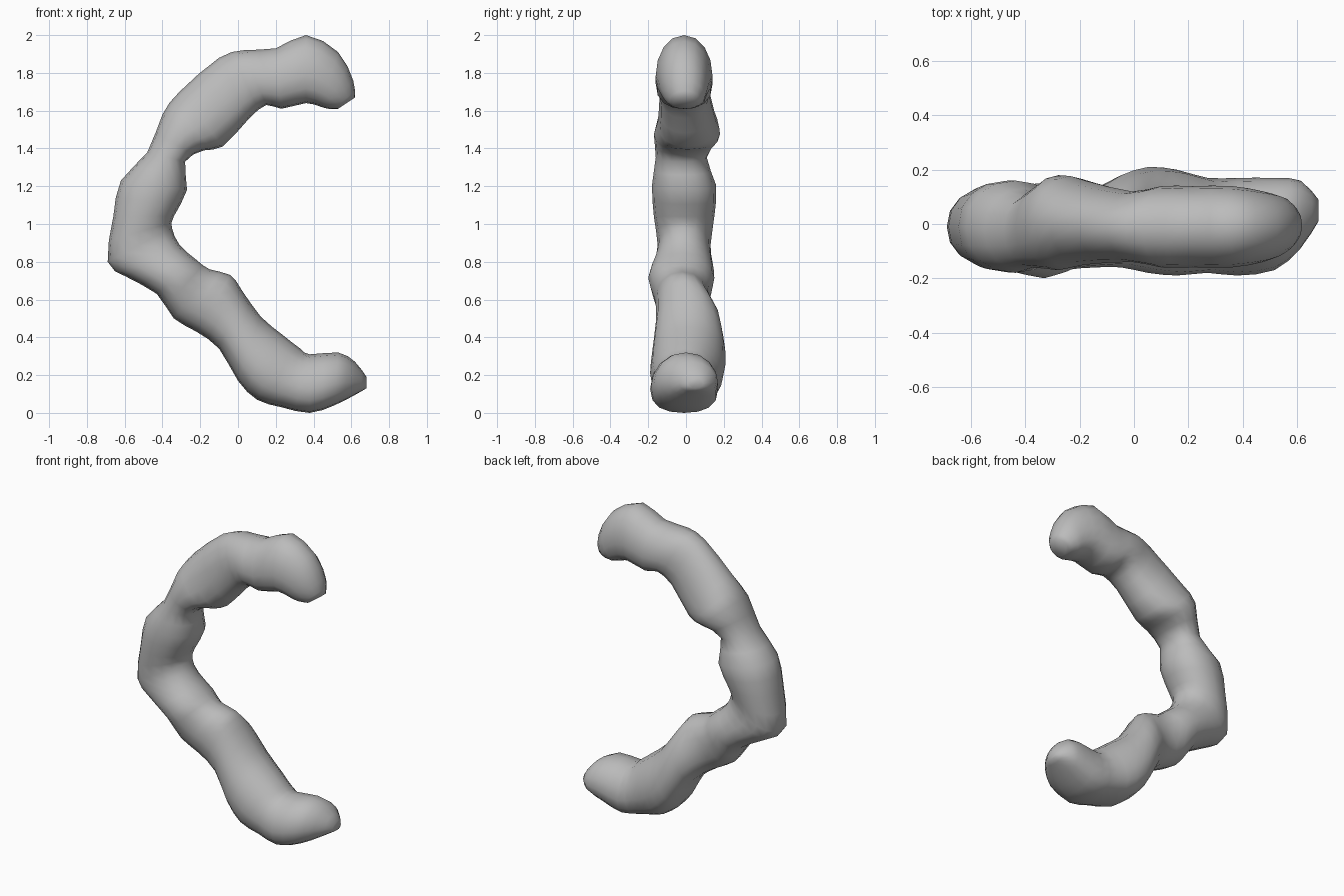
import bpy
import bmesh
import math
from mathutils import Vector

default_cube = bpy.data.objects.get("Cube")
if default_cube:
    bpy.data.objects.remove(default_cube, do_unlink=True)

SIDES = 16
FULLNESS = 0.92  # below one makes the ovals slightly boxy
SAG = 0.22  # pulls the widest part of each oval downwards at both ends


def make_material(name, colour):
    material = bpy.data.materials.new(name)
    material.use_nodes = True
    material.diffuse_color = colour
    material.node_tree.nodes["Principled BSDF"].inputs["Base Color"].default_value = colour
    return material


def rounded(value):
    return math.copysign(abs(value) ** FULLNESS, value)


def with_midpoints(sections):
    """Insert a smoothly interpolated section between each pair."""
    result = [sections[0]]
    last = len(sections) - 1
    for i in range(last):
        before, start = sections[max(i - 1, 0)], sections[i]
        end, after = sections[i + 1], sections[min(i + 2, last)]
        result.append([(9 * (b + c) - a - d) / 16
                       for a, b, c, d in zip(before, start, end, after)])
        result.append(end)
    return result


def section_ring(bm, outer_x, outer_z, inner_x, inner_z, front_y, back_y):
    """Egg-shaped ring spanning the outer and inner edge of the arc, and its depth."""
    outer = Vector((outer_x, 0, outer_z))
    inner = Vector((inner_x, 0, inner_z))
    centre = (outer + inner) / 2 + Vector((0, (front_y + back_y) / 2, 0))
    across = (outer - inner) / 2
    depth = Vector((0, (back_y - front_y) / 2, 0))
    bend = SAG * (1 - centre.z)
    ring = []
    for i in range(SIDES):
        angle = math.tau * i / SIDES
        along = rounded(math.cos(angle)) + bend * math.sin(angle) ** 2
        ring.append(bm.verts.new(centre + across * along + depth * rounded(math.sin(angle))))
    return ring


def loft(name, sections, material):
    """Skin the rings into one closed, smooth tube."""
    bm = bmesh.new()
    rings = [section_ring(bm, *section) for section in with_midpoints(sections)]
    for ring, following in zip(rings, rings[1:]):
        for i in range(SIDES):
            j = (i + 1) % SIDES
            bm.faces.new((ring[i], ring[j], following[j], following[i]))
    bm.faces.new(rings[0])
    bm.faces.new(list(reversed(rings[-1])))
    bmesh.ops.recalc_face_normals(bm, faces=bm.faces)
    mesh = bpy.data.meshes.new(name)
    bm.to_mesh(mesh)
    bm.free()
    mesh.materials.append(material)
    obj = bpy.data.objects.new(name, mesh)
    bpy.context.collection.objects.link(obj)
    bpy.ops.object.select_all(action="DESELECT")
    obj.select_set(True)
    bpy.context.view_layer.objects.active = obj
    bpy.ops.object.shade_smooth_by_angle(angle=math.radians(60))
    return obj


# Lumpy arc from the lower tip to the upper tip:
# outer x, outer z, inner x, inner z, front y, back y
arc_sections = [
    (.68, .13, .68, .19, .01, .09),
    (.61, .09, .62, .27, -.09, .16),
    (.51, .04, .53, .32, -.17, .17),
    (.38, 0, .38, .31, -.19, .17),
    (.23, .03, .33, .34, -.18, .17),
    (.1, .07, .24, .41, -.19, .2),
    (0, .17, .12, .51, -.18, .21),
    (-.1, .34, .02, .65, -.16, .18),
    (-.22, .43, -.04, .73, -.16, .13),
    (-.34, .5, -.15, .76, -.17, .13),
    (-.43, .63, -.22, .81, -.2, .15),
    (-.59, .72, -.31, .89, -.17, .14),
    (-.69, .8, -.35, .98, -.15, .13),
    (-.66, 1.04, -.34, 1.04, -.17, .15),
    (-.62, 1.23, -.27, 1.18, -.18, .16),
    (-.48, 1.38, -.28, 1.33, -.16, .11),
    (-.4, 1.58, -.18, 1.39, -.17, .18),
    (-.31, 1.7, -.08, 1.41, -.15, .16),
    (-.1, 1.88, .06, 1.56, -.14, .12),
    (.03, 1.92, .15, 1.63, -.16, .14),
    (.2, 1.93, .23, 1.61, -.16, .14),
    (.36, 2, .36, 1.64, -.16, .14),
    (.53, 1.91, .44, 1.62, -.14, .12),
    (.61, 1.76, .48, 1.61, -.11, .1),
    (.62, 1.67, .53, 1.61, -.07, .06),
]

grey = make_material("plain grey", (.5, .5, .5, 1))
loft("curved_arc", arc_sections, grey)
